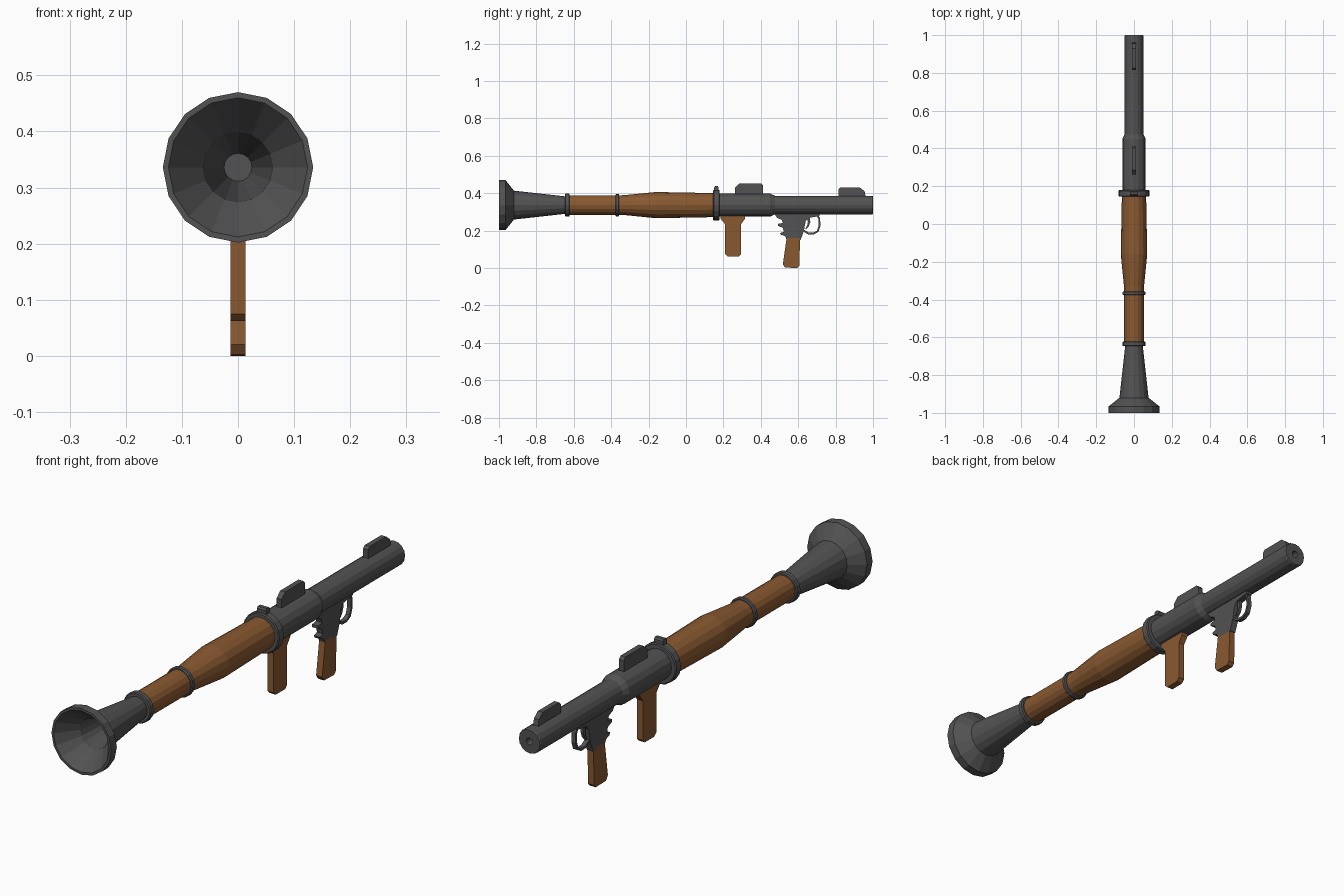
import bpy, bmesh, math
from mathutils import Vector

if "Cube" in bpy.data.objects:
    bpy.data.objects.remove(bpy.data.objects["Cube"])

SIDES, AXIS_Z = 16, 0.336


def material(name, rgb):
    m = bpy.data.materials.new(name)
    m.diffuse_color = (*rgb, 1)
    m.use_nodes = True
    m.node_tree.nodes["Principled BSDF"].inputs["Base Color"].default_value = m.diffuse_color
    return m


WOOD = material("wood", (0.25, 0.10, 0.03))
STEEL = material("steel", (0.085, 0.085, 0.085))


def finish(name, bm, mat):
    bmesh.ops.recalc_face_normals(bm, faces=bm.faces)
    mesh = bpy.data.meshes.new(name)
    bm.to_mesh(mesh)
    bm.free()
    mesh.materials.append(mat)
    ob = bpy.data.objects.new(name, mesh)
    bpy.context.collection.objects.link(ob)
    return ob


def lathe(name, profile, mat):
    """Turn (y, radius) points around the barrel axis and cap both ends."""
    bm = bmesh.new()
    rings = []
    for y, r in profile:
        rings.append([bm.verts.new((r * math.sin(2 * math.pi * i / SIDES), y,
                                    AXIS_Z + r * math.cos(2 * math.pi * i / SIDES)))
                      for i in range(SIDES)])
    for a, b in zip(rings, rings[1:]):
        for i in range(SIDES):
            j = (i + 1) % SIDES
            bm.faces.new((a[i], a[j], b[j], b[i]))
    bm.faces.new(rings[0])
    bm.faces.new(rings[-1])
    return finish(name, bm, mat)


def plate(name, outline, half, mat):
    """Extrude a (y, z) outline symmetrically across x."""
    bm = bmesh.new()
    face = bm.faces.new([bm.verts.new((-half, y, z)) for y, z in outline])
    ext = bmesh.ops.extrude_face_region(bm, geom=[face], use_keep_orig=True)
    moved = [v for v in ext["geom"] if isinstance(v, bmesh.types.BMVert)]
    bmesh.ops.translate(bm, vec=(2 * half, 0, 0), verts=moved)
    return finish(name, bm, mat)


def strap(name, path, widths, half, mat):
    """Thicken an open (y, z) path into a strip, then extrude it across x."""
    pts = [Vector(p) for p in path]
    left, right = [], []
    for i, p in enumerate(pts):
        d = (pts[min(i + 1, len(pts) - 1)] - pts[max(i - 1, 0)]).normalized()
        n = Vector((-d.y, d.x)) * widths[i] / 2
        left.append(p + n)
        right.append(p - n)
    return plate(name, left + right[::-1], half, mat)


# Rear bell with hollow inside
lathe("exhaust_bell", [(-0.64, 0.024), (-0.92, 0.062), (-1.0, 0.124), (-1.0, 0.134),
                       (-0.965, 0.134), (-0.92, 0.077), (-0.63, 0.045)], STEEL)

# Wooden heat guard
lathe("rear_wood_sleeve", [(-0.64, 0.052), (-0.36, 0.052)], WOOD)
lathe("main_wood_sleeve", [(-0.37, 0.052), (-0.33, 0.053), (-0.16, 0.070),
                           (0.0, 0.067), (0.16, 0.064)], WOOD)

# Metal bands
for name, y0, y1, r in (("rear_band", -0.647, -0.622, 0.062),
                        ("middle_band", -0.377, -0.357, 0.060),
                        ("front_band", 0.145, 0.18, 0.082)):
    c = 0.004
    lathe(name, [(y0, r - c), (y0 + c, r), (y1 - c, r), (y1, r - c)], STEEL)
plate("band_clasp", [(0.15, 0.40), (0.15, 0.43), (0.155, 0.437), (0.17, 0.437),
                     (0.175, 0.43), (0.175, 0.40)], 0.02, STEEL)

# Front tube with a small recessed bore
lathe("front_tube", [(0.16, 0.062), (0.45, 0.062), (0.475, 0.050), (0.995, 0.050),
                     (1.0, 0.047), (1.0, 0.014), (0.92, 0.014)], STEEL)

# Sights on top
plate("rear_sight", [(0.262, 0.385), (0.262, 0.43), (0.285, 0.452), (0.402, 0.452),
                     (0.413, 0.441), (0.413, 0.385)], 0.011, STEEL)
plate("front_sight", [(0.815, 0.375), (0.815, 0.42), (0.825, 0.43), (0.93, 0.43),
                      (0.955, 0.41), (0.962, 0.375)], 0.011, STEEL)

# Fore grip
plate("fore_grip", [(0.185, 0.29), (0.185, 0.262), (0.208, 0.235), (0.208, 0.075),
                    (0.222, 0.062), (0.282, 0.062), (0.295, 0.075), (0.295, 0.235),
                    (0.315, 0.262), (0.315, 0.29)], 0.0135, WOOD)

# Pistol grip
plate("pistol_grip", [(0.538, 0.16), (0.518, 0.02), (0.53, 0.002), (0.595, 0.0),
                      (0.606, 0.012), (0.610, 0.16)], 0.0135, WOOD)

# Trigger housing with hammer and catch at the back
plate("trigger_housing", [(0.475, 0.30), (0.475, 0.285), (0.487, 0.268), (0.512, 0.257),
                          (0.518, 0.240), (0.492, 0.236), (0.492, 0.225), (0.518, 0.214),
                          (0.523, 0.193), (0.503, 0.187), (0.508, 0.177), (0.53, 0.17),
                          (0.538, 0.150), (0.613, 0.150), (0.630, 0.197), (0.640, 0.25),
                          (0.655, 0.268), (0.715, 0.277), (0.715, 0.30)], 0.0135, STEEL)

# Trigger and its guard
strap("trigger", [(0.655, 0.275), (0.658, 0.245), (0.652, 0.225), (0.640, 0.208)],
      [0.016, 0.013, 0.010, 0.006], 0.006, STEEL)
strap("trigger_guard", [(0.700, 0.285), (0.712, 0.265), (0.714, 0.225), (0.704, 0.196),
                        (0.682, 0.184), (0.655, 0.184), (0.638, 0.194), (0.622, 0.205)],
      [0.010] * 8, 0.009, STEEL)
